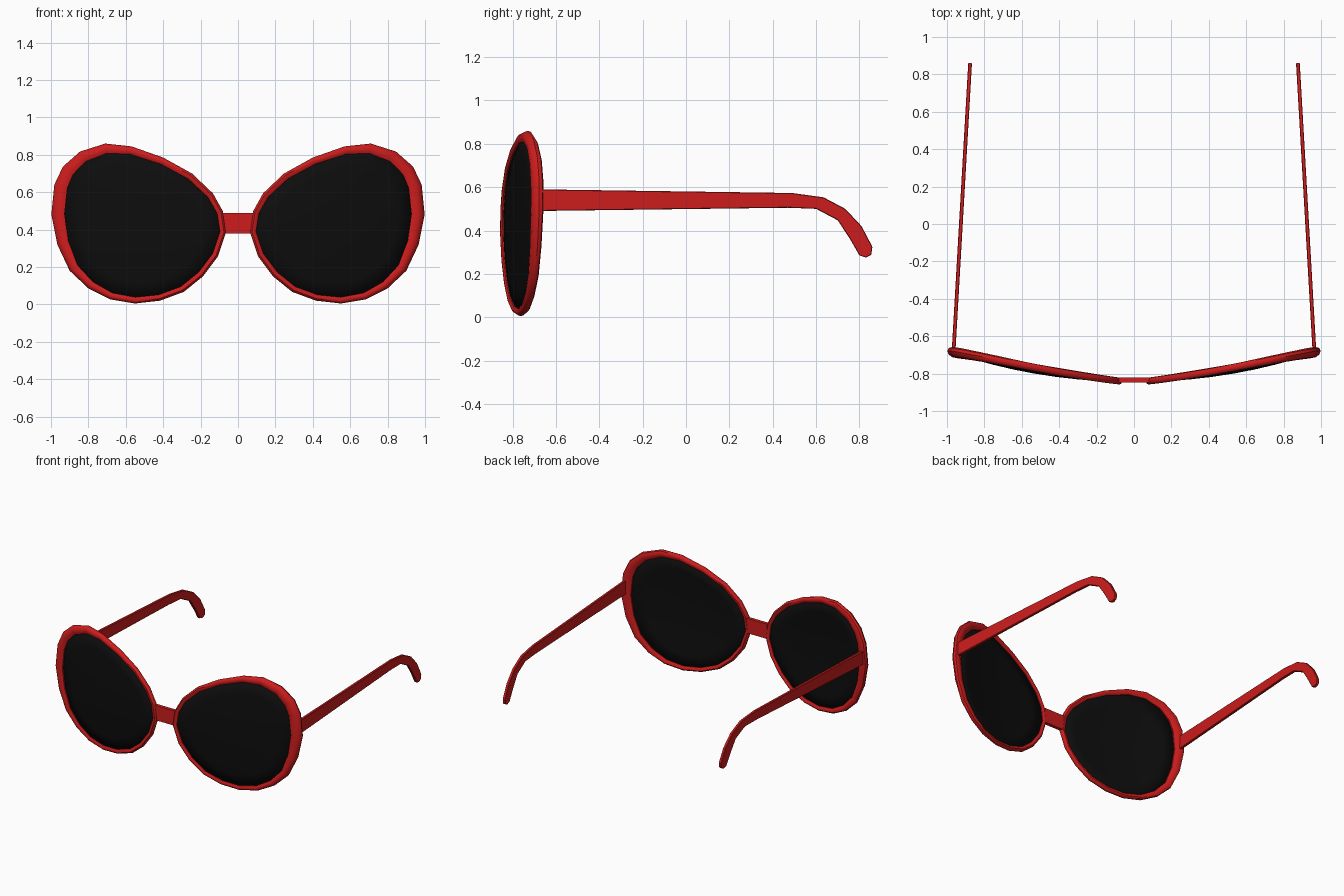
import bpy, bmesh
from mathutils import Vector

if "Cube" in bpy.data.objects:
    bpy.data.objects.remove(bpy.data.objects["Cube"])


def material(name, col):
    m = bpy.data.materials.new(name)
    m.diffuse_color = (*col, 1)
    m.use_nodes = True
    m.node_tree.nodes["Principled BSDF"].inputs["Base Color"].default_value = m.diffuse_color
    return m


RED = material("red_plastic", (0.62, 0.012, 0.012))
BLACK = material("dark_lens", (0.004, 0.004, 0.004))


def make(name, verts, faces, mat, mirror=True, smooth=None):
    me = bpy.data.meshes.new(name)
    me.from_pydata(verts, [], faces)
    bm = bmesh.new()
    bm.from_mesh(me)
    bmesh.ops.recalc_face_normals(bm, faces=bm.faces)
    bm.to_mesh(me)
    bm.free()
    ob = bpy.data.objects.new(name, me)
    bpy.context.collection.objects.link(ob)
    me.materials.append(mat)
    if smooth:
        bpy.ops.object.select_all(action='DESELECT')
        ob.select_set(True)
        bpy.context.view_layer.objects.active = ob
        bpy.ops.object.shade_smooth_by_angle(angle=smooth)
    if mirror:
        ob.modifiers.new("mirror", 'MIRROR').use_mirror_merge = False
    return ob


def wrap(x, z):
    """Depth of the curved front of the glasses."""
    return -0.845 + 0.06 * x + 0.107 * x * x + 0.1 * (z - 0.43) ** 2


# Outline of one rim: x, z, rim width
OUTLINE = [(.71, .86, .053), (.57, .845, .042), (.40, .785, .037), (.246, .70, .035),
           (.134, .594, .034), (.08, .497, .033), (.064, .385, .032), (.107, .257, .032),
           (.187, .15, .032), (.29, .067, .032), (.417, .02, .032), (.55, .005, .033),
           (.684, .027, .036), (.80, .086, .042), (.90, .18, .051), (.966, .32, .062),
           (.998, .48, .071), (.982, .64, .072), (.936, .737, .069), (.845, .817, .061)]
N = len(OUTLINE)
outer = [Vector((x, z)) for x, z, w in OUTLINE]
inner = []
for i in range(N):
    t = (outer[(i + 1) % N] - outer[i - 1]).normalized()
    inner.append(outer[i] + Vector((-t.y, t.x)) * OUTLINE[i][2])

# Rim: rounded section swept round the outline
SECTION = [(0, -.55), (.3, -.95), (.65, -1), (.9, -.65), (1, 0),
           (.9, .65), (.65, 1), (.3, .95), (0, .55)]
S = len(SECTION)
verts, faces = [], []
for i in range(N):
    half = 0.011 + 0.22 * OUTLINE[i][2]
    for t, d in SECTION:
        p = inner[i].lerp(outer[i], t)
        verts.append((p.x, wrap(p.x, p.y) + d * half, p.y))
    for j in range(S):
        k, n = (j + 1) % S, (i + 1) % N
        faces.append((i * S + j, i * S + k, n * S + k, n * S + j))
make("rim", verts, faces, RED, smooth=0.7)

# Lens: concentric rings following the wrapped front
centre = sum(inner, Vector((0, 0))) / N
verts, faces = [], []
RINGS = [1.03, .8, .55, .28]
for s in RINGS:
    for p in inner:
        q = centre.lerp(p, s)
        verts.append((q.x, wrap(q.x, q.y) - 0.012 * (1 - s * s), q.y))
verts.append((centre.x, wrap(*centre) - 0.012, centre.y))
for r in range(len(RINGS)):
    for i in range(N):
        n = (i + 1) % N
        a, b = r * N + i, r * N + n
        faces.append((a, b, b + N, a + N) if r < len(RINGS) - 1 else (a, b, len(verts) - 1))
lens = make("lens", verts, faces, BLACK, smooth=0.7)
sol = lens.modifiers.new("thickness", 'SOLIDIFY')
sol.thickness, sol.offset = 0.01, 0

# Temple arm: upper and lower edge of the side profile, leaning inwards to the back
TOP = [(-.685, .59), (.49, .573), (.635, .553), (.735, .50), (.81, .42), (.86, .325), (.855, .288)]
LOW = [(-.685, .49), (.47, .505), (.60, .50), (.70, .447), (.757, .36), (.80, .285), (.83, .275)]
verts, faces = [], []
M = len(TOP)
for a, b in zip(TOP, LOW):
    for (y, z), dx in ((a, -.01), (a, .01), (b, .01), (b, -.01)):
        verts.append((.964 - .0573 * (y + .67) + dx, y, z))
for i in range(M - 1):
    for j in range(4):
        k = (j + 1) % 4
        faces.append((i * 4 + j, i * 4 + k, i * 4 + 4 + k, i * 4 + 4 + j))
faces += [(0, 1, 2, 3), tuple(range(4 * M - 4, 4 * M))]
temple = make("temple_arm", verts, faces, RED)
bev = temple.modifiers.new("bevel", 'BEVEL')
bev.width, bev.segments = 0.003, 1

# Bridge: flat bar between the rims
verts = [(x, y, z) for x in (-.083, .083) for y in (-.847, -.822) for z in (.38, .488)]
faces = [(0, 1, 3, 2), (4, 5, 7, 6), (0, 1, 5, 4), (2, 3, 7, 6), (0, 2, 6, 4), (1, 3, 7, 5)]
make("bridge", verts, faces, RED, mirror=False)
